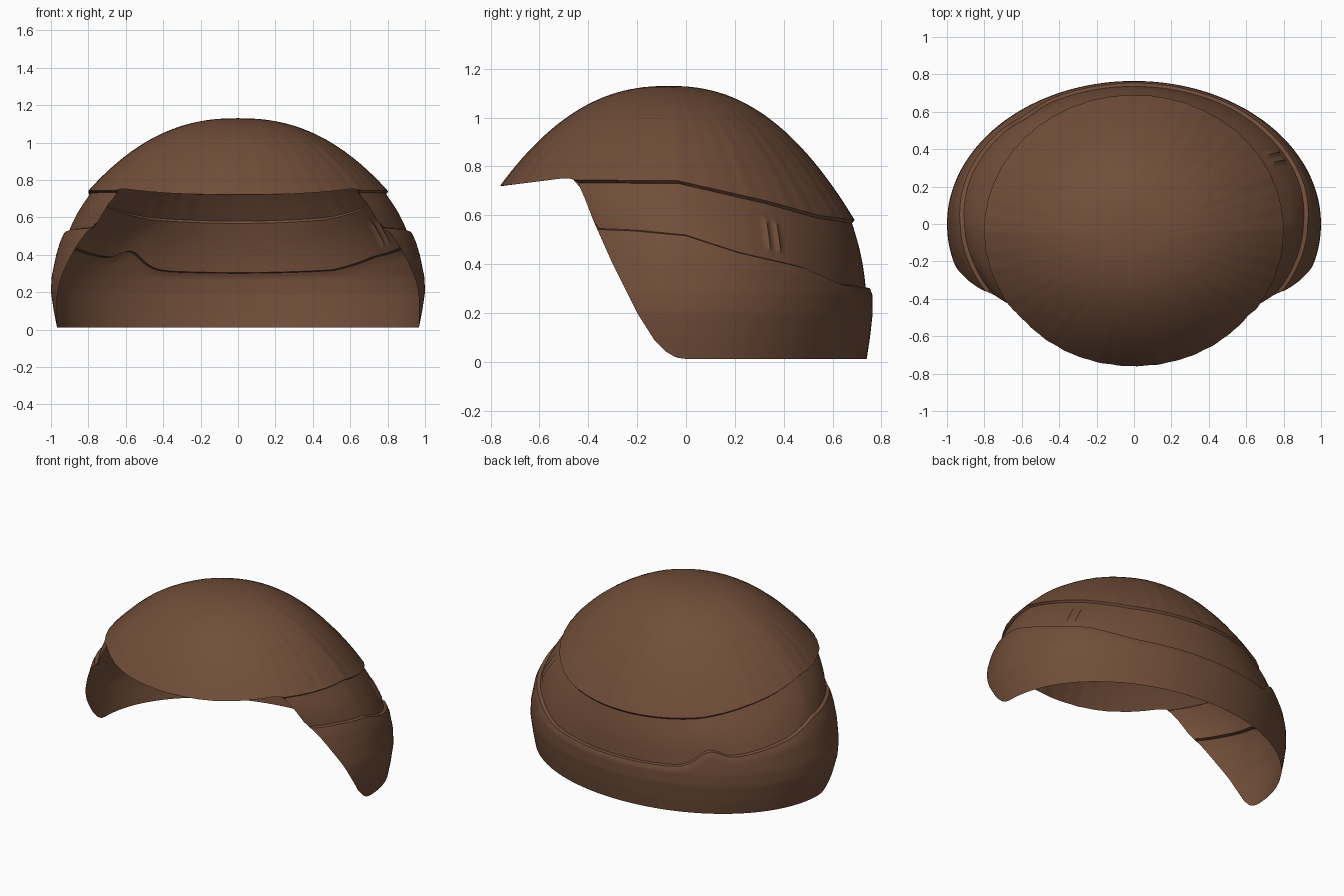
import bpy, bmesh, math

if "Cube" in bpy.data.objects:
    bpy.data.objects.remove(bpy.data.objects["Cube"])

N = 288  # columns around the crown


def lerp(a, b, t):
    return a + (b - a) * t


def curve(pts, x):
    """Piecewise linear lookup through (x, value) points."""
    if x <= pts[0][0]:
        return pts[0][1]
    for (x0, v0), (x1, v1) in zip(pts, pts[1:]):
        if x <= x1:
            return lerp(v0, v1, (x - x0) / (x1 - x0))
    return pts[-1][1]


# Hairline seen from the side: lowest hair height at each depth
HAIRLINE = [(-0.77, 0.718), (-0.5, 0.752), (-0.465, 0.75), (-0.43, 0.71),
            (-0.38, 0.58), (-0.3, 0.4), (-0.2, 0.2), (-0.13, 0.09),
            (-0.08, 0.04), (-0.04, 0.017), (0.0, 0.012)]
# Heights of the two layer edges, front (-1) to back (1)
UPPER_EDGE = [(-1, 0.722), (-0.6, 0.745), (0, 0.742), (0.5, 0.66), (0.8, 0.6), (1, 0.58)]
LOWER_EDGE = [(-1, 0.56), (-0.3, 0.54), (0, 0.52), (0.3, 0.45), (0.65, 0.39), (0.85, 0.32), (1, 0.305)]
# Girth of the lower layer by height
GIRTH = [(0.0, 0.965), (0.1, 0.985), (0.2, 1.0), (0.28, 0.997), (0.4, 0.972), (0.54, 0.93)]


def column(theta):
    """Points from the crown down to the nape for one direction."""
    c, s = math.cos(theta), math.sin(theta)
    top = curve(UPPER_EDGE, s)
    jog = math.exp(-((theta - math.radians(127)) / 0.12) ** 2)   # uneven lock
    low = curve(LOWER_EDGE, s) + 0.08 * jog
    strand = math.sin(48 * theta) + 0.6 * math.sin(31 * theta + 1)
    pts = []
    # crown cap
    for i in range(1, 29):
        t = (i / 28) ** 0.85
        k = t * (1 + 0.0015 * strand)
        z = 1.13 - (1.13 - top) * t ** 2.3
        pts.append((0.8 * k * c, lerp(-0.07, -0.035, t) + 0.725 * k * s, z))
    # middle layer, tucked under the cap
    g = curve(GIRTH, low) - 0.03
    tick = any(abs(theta - math.radians(a)) < 0.012 for a in (29, 33))
    for i in range(15):
        t = i / 14
        bulge = 1 + 0.012 * math.sin(math.pi * t)
        if tick and 0.25 < t < 0.8:
            bulge += 0.014
        x = lerp(0.787 * c, g * c, t) * bulge
        y = lerp(-0.03 + 0.71 * s, 0.765 * g * s, t) * bulge
        pts.append((x, y, lerp(top - 0.012, low, t)))
    # lower layer, stepping outward
    for i in range(23):
        z = lerp(low - 0.004, 0.012, i / 22)
        r = curve(GIRTH, z) - 0.008 * max(0, 1 - i / 2)
        pts.append((r * c, 0.765 * r * s, z))
    return trim(pts)


def trim(pts):
    """Stop the column at the hairline, stacking leftover points there."""
    def over(p):
        return p[2] - curve(HAIRLINE, p[1])
    for i in range(1, len(pts)):
        b = over(pts[i])
        if b < -1e-5:
            a = max(over(pts[i - 1]), 0)
            f = a / (a - b)
            end = tuple(lerp(p, q, f) for p, q in zip(pts[i - 1], pts[i]))
            return pts[:i] + [end] * (len(pts) - i)
    return pts


# Layered hair shell
bm = bmesh.new()
crown = bm.verts.new((0, -0.07, 1.13))
cols = [[bm.verts.new(p) for p in column(2 * math.pi * i / N - math.pi)] for i in range(N)]
for i in range(N):
    a, b = cols[i], cols[(i + 1) % N]
    bm.faces.new((crown, a[0], b[0]))
    for j in range(len(a) - 1):
        bm.faces.new((a[j], a[j + 1], b[j + 1], b[j]))
bmesh.ops.remove_doubles(bm, verts=bm.verts, dist=0.0002)
bmesh.ops.dissolve_degenerate(bm, edges=bm.edges, dist=0.0001)

mesh = bpy.data.meshes.new("hair_shell")
bm.to_mesh(mesh)
bm.free()
hair = bpy.data.objects.new("hair_shell", mesh)
bpy.context.collection.objects.link(hair)

# Brown hair colour
brown = bpy.data.materials.new("hair_brown")
brown.diffuse_color = (0.165, 0.075, 0.041, 1)
brown.use_nodes = True
brown.node_tree.nodes["Principled BSDF"].inputs["Base Color"].default_value = brown.diffuse_color
mesh.materials.append(brown)

bpy.context.view_layer.objects.active = hair
hair.select_set(True)
bpy.ops.object.shade_smooth_by_angle(angle=math.radians(35))
